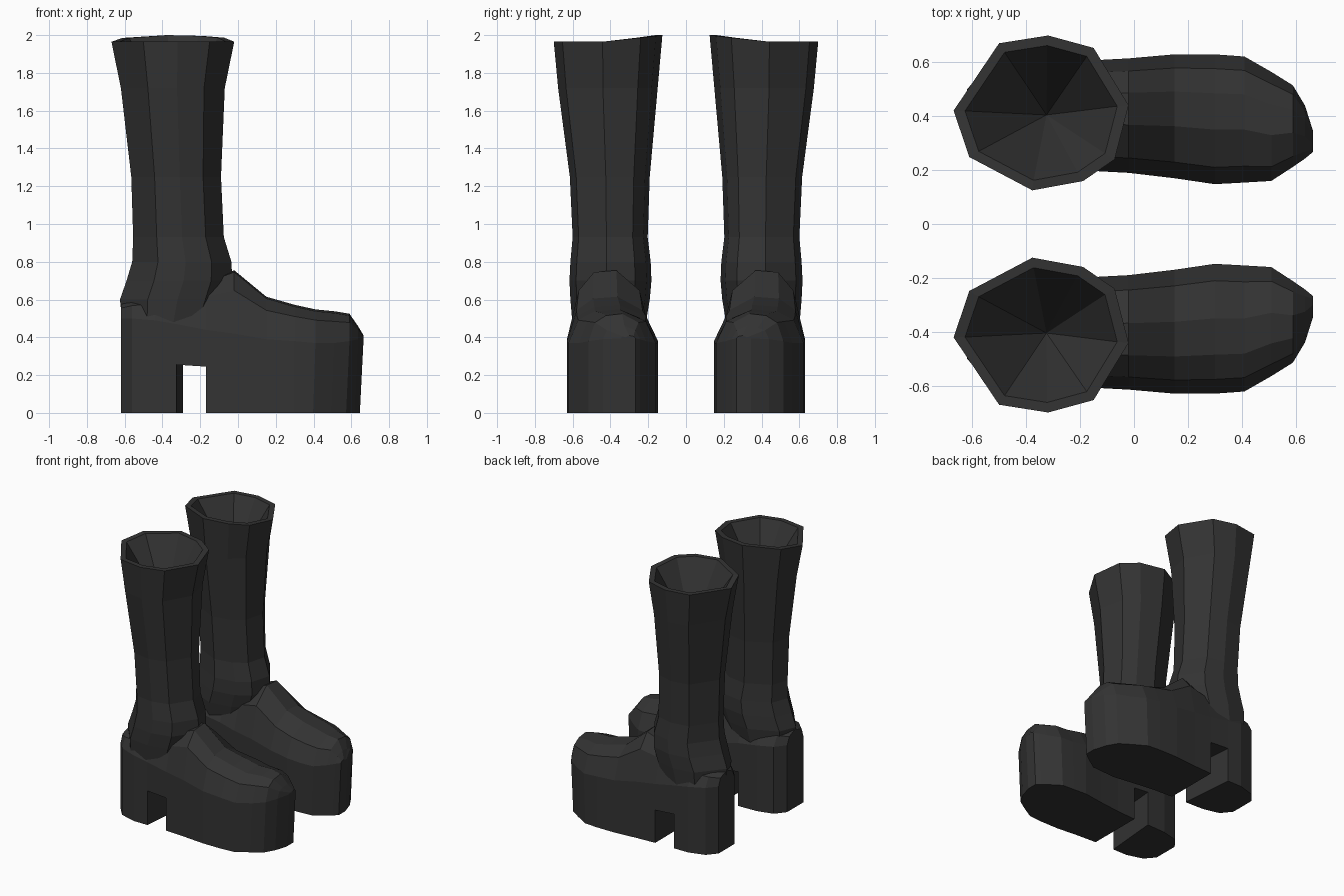
import bpy, bmesh

if "Cube" in bpy.data.objects:
    bpy.data.objects.remove(bpy.data.objects["Cube"])

mat = bpy.data.materials.new("dark charcoal leather")
mat.diffuse_color = (0.033, 0.033, 0.033, 1)
mat.use_nodes = True
mat.node_tree.nodes["Principled BSDF"].inputs["Base Color"].default_value = mat.diffuse_color


def finish(name, bm):
    """Turn a bmesh into a flat shaded object mirrored to the other boot."""
    bmesh.ops.recalc_face_normals(bm, faces=bm.faces)
    mesh = bpy.data.meshes.new(name)
    bm.to_mesh(mesh)
    bm.free()
    mesh.materials.append(mat)
    obj = bpy.data.objects.new(name, mesh)
    bpy.context.collection.objects.link(obj)
    mirror = obj.modifiers.new("pair", 'MIRROR')
    mirror.use_axis = (False, True, False)
    mirror.use_clip = False
    mirror.use_mirror_merge = False
    return obj


def loft(bm, rings):
    """Bridge rings of equal vertex count and return their vertices."""
    loops = [[bm.verts.new(p) for p in r] for r in rings]
    for a, b in zip(loops, loops[1:]):
        n = len(a)
        for i in range(n):
            j = (i + 1) % n
            bm.faces.new((a[i], a[j], b[j], b[i]))
    return loops


# Boot shaft: uneven nine-sided rings, widening to an open tilted rim
OUTLINE = [(-1, .03), (-.48, .9), (.08, 1), (.6, .84), (1, .1),
           (.84, -.6), (.48, -.88), (-.1, -1), (-.82, -.57)]


def shaft_ring(z, x0, x1, y0, y1, scale=1, tilt=0):
    cx, cy = (x0 + x1) / 2, (y0 + y1) / 2
    hx, hy = (x1 - x0) / 2 * scale, (y1 - y0) / 2 * scale
    return [(cx + u * hx, cy + v * hy, z + tilt * max(0, -v)) for u, v in OUTLINE]


shaft = [(.46, -.61, -.12, .215, .60), (.60, -.625, -.06, .192, .612),
         (.70, -.59, -.03, .183, .617), (.80, -.56, -.035, .187, .612),
         (.93, -.555, -.075, .203, .60), (1.25, -.565, -.09, .192, .615),
         (1.72, -.62, -.07, .15, .677)]
RIM = (1.965, -.67, -.02, .125, .70)
bm = bmesh.new()
rings = [shaft_ring(*r) for r in shaft]
rings += [shaft_ring(*RIM, tilt=.035), shaft_ring(*RIM, scale=.87, tilt=.035)]
loops = loft(bm, rings)
bm.faces.new(loops[0])
apex = bm.verts.new((-.325, .405, 1.55))        # funnel shaped inside
for i in range(9):
    bm.faces.new((loops[-1][i], loops[-1][(i + 1) % 9], apex))
finish("boot_shaft", bm)

# Foot, platform sole and block heel: cross-sections from heel to toe
# x, inner y, outer y, bottom z, wall top z, crest z
SECTIONS = [(-.62, .31, .50, 0, .50, .58), (-.56, .235, .57, 0, .50, .60),
            (-.44, .205, .605, 0, .49, .62), (-.29, .20, .605, 0, .47, .64),
            (-.29, .20, .605, .255, .47, .64), (-.17, .198, .607, .245, .44, .70),
            (-.17, .198, .607, 0, .44, .70), (-.02, .19, .615, 0, .42, .755),
            (.15, .17, .63, 0, .39, .615), (.30, .148, .63, 0, .38, .572),
            (.41, .154, .622, 0, .37, .548), (.51, .16, .565, 0, .37, .538),
            (.59, .212, .515, 0, .38, .525), (.635, .243, .44, 0, .39, .46),
            (.665, .268, .345, 0, .395, .41)]


def foot_section(x, y0, y1, zb, zw, zt):
    w = y1 - y0
    zs = zw + (zt - zw) * .68
    skew = -.035 if x == -.29 else 0             # slanted breast of the heel
    base = x * .97 if x > .3 else x
    return [(base, y0, zb), (x, y0, zw), (x, y0 + w * .13, zs),
            (x, y0 + w * .42, zt), (x, y0 + w * .70, zt - .01),
            (x + skew * .8, y1 - w * .11, zs),
            (x + skew, y1, zw), (base + skew, y1, zb)]


bm = bmesh.new()
loops = loft(bm, [foot_section(*s) for s in SECTIONS])
bm.faces.new(loops[0])
bm.faces.new(loops[-1])
# Steps between equal sections collapse everywhere except at the heel gap
bmesh.ops.remove_doubles(bm, verts=bm.verts, dist=.0005)
finish("foot_with_platform_and_heel", bm)
